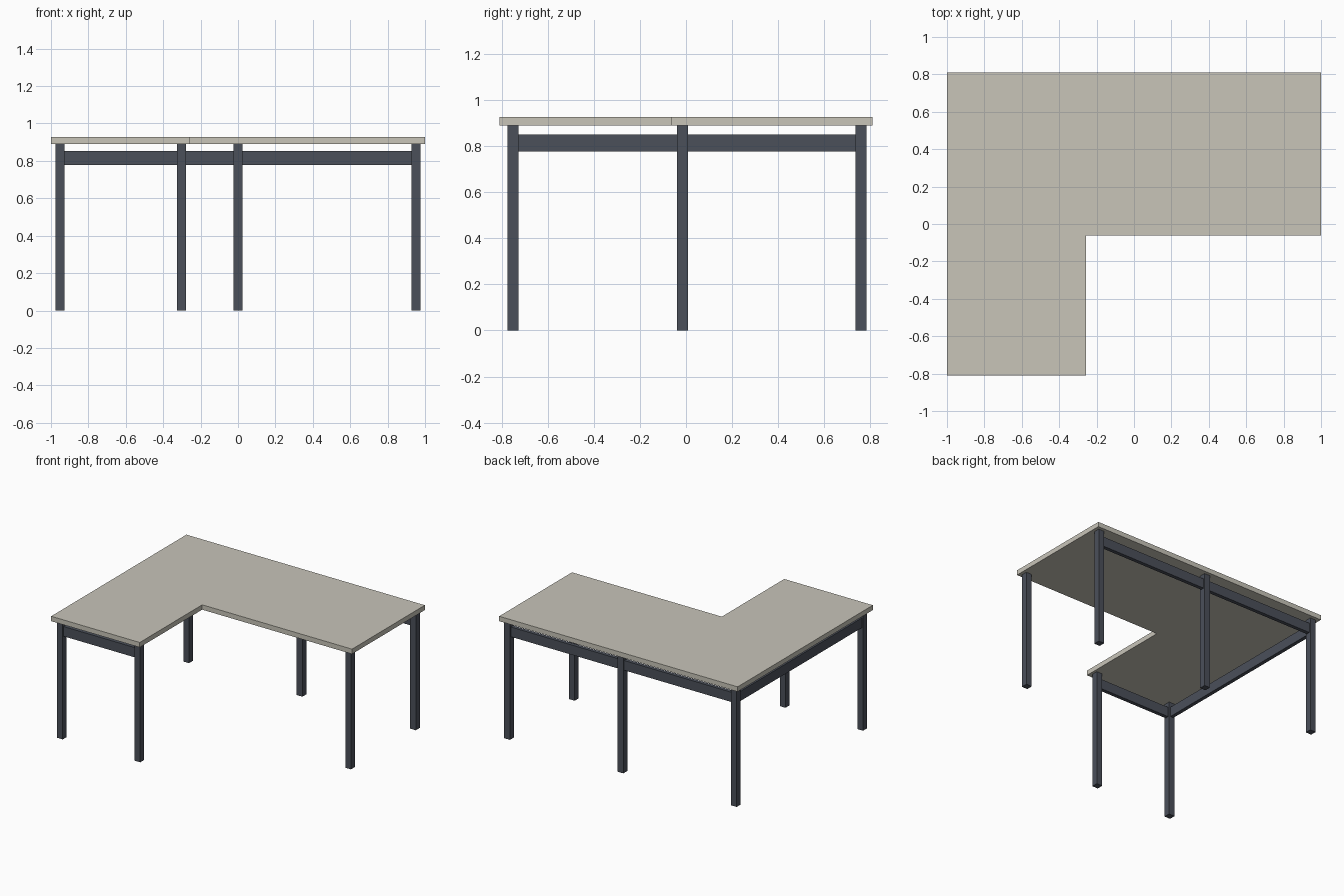
import bpy, bmesh

if "Cube" in bpy.data.objects:
    bpy.data.objects.remove(bpy.data.objects["Cube"])


def material(name, rgb):
    m = bpy.data.materials.new(name)
    m.diffuse_color = (*rgb, 1.0)
    m.use_nodes = True
    m.node_tree.nodes["Principled BSDF"].inputs["Base Color"].default_value = m.diffuse_color
    return m


STONE = material("warm grey laminate", (0.578, 0.555, 0.485))
STEEL = material("dark slate steel", (0.07, 0.08, 0.102))


def add_object(name, bm, mat):
    bmesh.ops.recalc_face_normals(bm, faces=bm.faces)
    mesh = bpy.data.meshes.new(name)
    bm.to_mesh(mesh)
    bm.free()
    mesh.materials.append(mat)
    ob = bpy.data.objects.new(name, mesh)
    bpy.context.collection.objects.link(ob)
    return ob


def box(name, lo, hi, mat):
    bm = bmesh.new()
    bmesh.ops.create_cube(bm, size=1)
    for v in bm.verts:
        v.co = [(a + b) / 2 + c * (b - a) for a, b, c in zip(lo, hi, v.co)]
    return add_object(name, bm, mat)


TOP_Z, UNDER_Z = 0.927, 0.89
LEG, RAIL = 0.048, 0.028
RAIL_LO, RAIL_HI = 0.778, 0.852
LEFT, RIGHT, BACK, FRONT = -0.951, 0.951, 0.761, -0.752
RETURN_X, WING_Y = -0.301, -0.015

# L-shaped worktop
outline = [(-1, -0.81), (-0.257, -0.81), (-0.257, -0.062),
           (1, -0.062), (1, 0.81), (-1, 0.81)]
bm = bmesh.new()
face = bm.faces.new([bm.verts.new((x, y, UNDER_Z)) for x, y in outline])
ext = bmesh.ops.extrude_face_region(bm, geom=[face])
for g in ext["geom"]:
    if isinstance(g, bmesh.types.BMVert):
        g.co.z = TOP_Z
add_object("worktop", bm, STONE)

# Square legs
legs = {
    "back_left_leg": (LEFT, BACK), "back_middle_leg": (0, BACK),
    "back_right_leg": (RIGHT, BACK), "front_right_leg": (RIGHT, WING_Y),
    "front_left_leg": (LEFT, FRONT), "front_return_leg": (RETURN_X, FRONT),
}
h, r = LEG / 2, RAIL / 2
for name, (x, y) in legs.items():
    box(name, (x - h, y - h, 0), (x + h, y + h, UNDER_Z), STEEL)

# Rails between the legs, centred on them
for name, x0, x1, y in (("back_left_rail", LEFT, 0, BACK),
                        ("back_right_rail", 0, RIGHT, BACK),
                        ("front_rail", LEFT, RETURN_X, FRONT)):
    box(name, (x0 + h, y - r, RAIL_LO), (x1 - h, y + r, RAIL_HI), STEEL)
box("left_rail", (LEFT - r, FRONT + h, RAIL_LO), (LEFT + r, BACK - h, RAIL_HI), STEEL)
